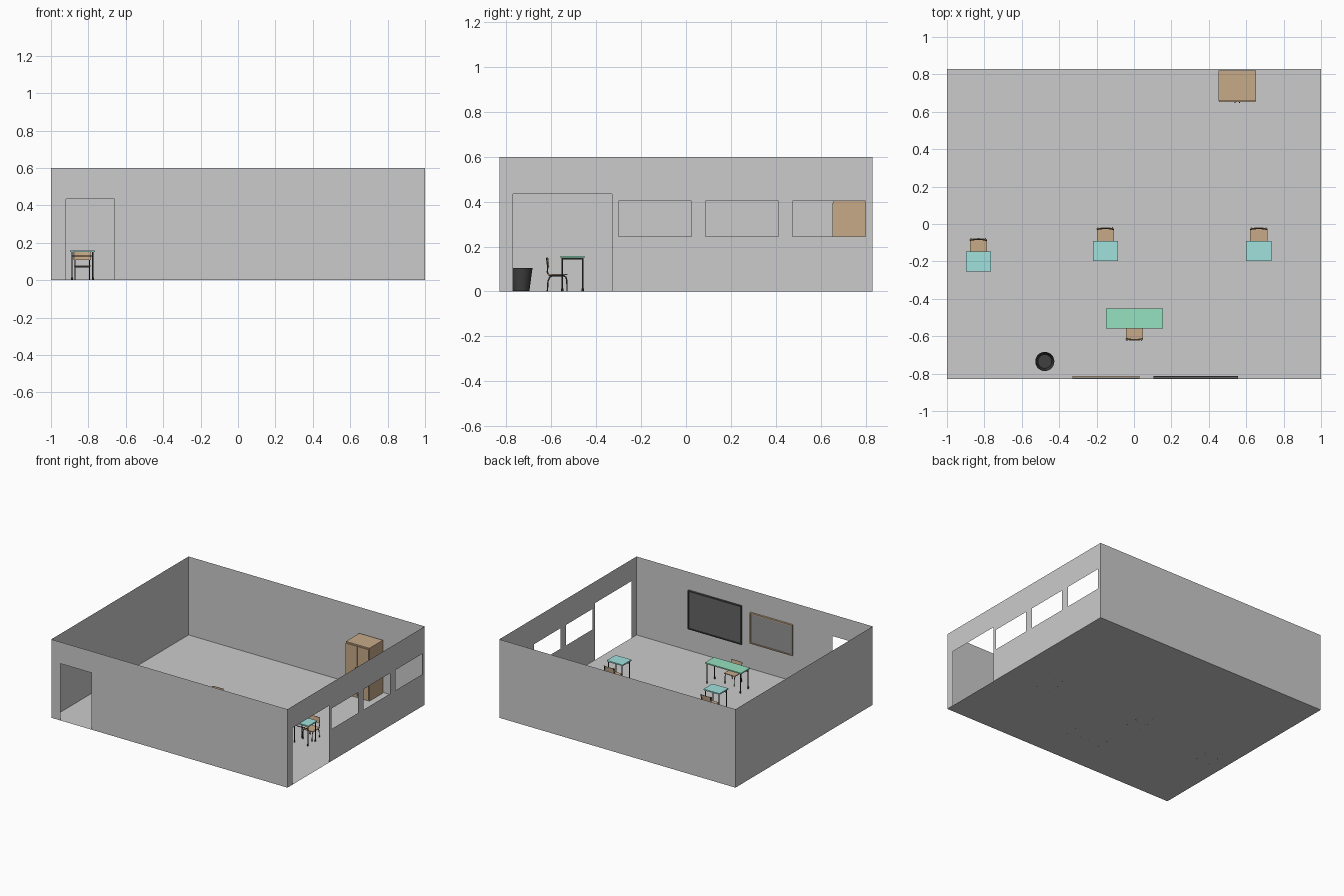
import bpy, bmesh, math
from mathutils import Vector

if "Cube" in bpy.data.objects:
    bpy.data.objects.remove(bpy.data.objects["Cube"])


def material(name, rgb):
    m = bpy.data.materials.new(name)
    m.diffuse_color = (*rgb, 1)
    m.use_nodes = True
    m.node_tree.nodes["Principled BSDF"].inputs["Base Color"].default_value = m.diffuse_color
    return m


WOOD = material("wood", (0.57, 0.40, 0.25))
TEAL = material("teal", (0.35, 0.75, 0.72))
GREEN = material("green", (0.30, 0.76, 0.53))
BLACK = material("black", (0.05, 0.05, 0.05))
BOARD = material("board_black", (0.13, 0.13, 0.13))
SLATE = material("slate", (0.30, 0.30, 0.30))


def finish(name, bm, mat=None):
    me = bpy.data.meshes.new(name)
    bm.to_mesh(me)
    bm.free()
    ob = bpy.data.objects.new(name, me)
    bpy.context.collection.objects.link(ob)
    if mat:
        me.materials.append(mat)
    return ob


def box(name, x, y, z, mat):
    """Box from (min, max) pairs."""
    bm = bmesh.new()
    bmesh.ops.create_cube(bm, size=1)
    for v in bm.verts:
        v.co = Vector([(r[0] + r[1]) / 2 + c * (r[1] - r[0]) for r, c in zip((x, y, z), v.co)])
    return finish(name, bm, mat)


def tube(name, points, r, mat=BLACK, sides=8):
    """Round bar swept along a path."""
    cu = bpy.data.curves.new(name, 'CURVE')
    cu.dimensions = '3D'
    cu.bevel_depth = r
    cu.bevel_resolution = sides // 4
    cu.use_fill_caps = True
    sp = cu.splines.new('POLY')
    sp.points.add(len(points) - 1)
    for p, co in zip(sp.points, points):
        p.co = (*co, 1)
    cu.materials.append(mat)
    ob = bpy.data.objects.new(name, cu)
    bpy.context.collection.objects.link(ob)
    bpy.ops.object.select_all(action='DESELECT')
    ob.select_set(True)
    bpy.context.view_layer.objects.active = ob
    bpy.ops.object.convert(target='MESH')
    bpy.ops.object.shade_smooth_by_angle()
    return ob


def wall(name, u0, u1, place, holes=()):
    """Thin upright wall; holes are (u0, u1, z0, z1) openings."""
    us = sorted({u0, u1, *[h[0] for h in holes], *[h[1] for h in holes]})
    zs = sorted({0, 0.6, *[h[2] for h in holes], *[h[3] for h in holes]})
    bm = bmesh.new()
    for a, b in zip(us, us[1:]):
        for c, d in zip(zs, zs[1:]):
            mu, mz = (a + b) / 2, (c + d) / 2
            if any(h[0] < mu < h[1] and h[2] < mz < h[3] for h in holes):
                continue
            bm.faces.new([bm.verts.new(place(u, z)) for u, z in ((a, c), (b, c), (b, d), (a, d))])
    bmesh.ops.remove_doubles(bm, verts=bm.verts, dist=1e-5)
    finish(name, bm)


# Room shell
W, D = 1.0, 0.83
bm = bmesh.new()
bm.faces.new([bm.verts.new(p) for p in ((-W, -D, 0), (W, -D, 0), (W, D, 0), (-W, D, 0))])
finish("floor", bm)
wall("front_wall", -W, W, lambda u, z: (u, -D, z), [(-0.92, -0.66, 0, 0.435)])
wall("back_wall", -W, W, lambda u, z: (-u, D, z))
wall("left_wall", -D, D, lambda u, z: (-W, -u, z))
wall("right_wall", -D, D, lambda u, z: (W, u, z),
     [(-0.77, -0.33, 0, 0.435)] + [(y, y + 0.325, 0.245, 0.402) for y in (-0.30, 0.087, 0.475)])


def desk(label, x0, x1, y0, y1, mat):
    """Table top on four round legs with feet and side rails."""
    box(label + "_top", (x0, x1), (y0, y1), (0.150, 0.159), mat)
    xs, ys = (x0 + 0.011, x1 - 0.011), (y0 + 0.008, y1 - 0.008)
    for x in xs:
        for y in ys:
            tube(label + "_leg", [(x, y, 0), (x, y, 0.151)], 0.0035)
            tube(label + "_foot", [(x, y, 0), (x, y, 0.014)], 0.005)
        tube(label + "_side_rail", [(x, ys[0], 0.145), (x, ys[1], 0.145)], 0.003)
    tube(label + "_cross_rail", [(xs[0], ys[0], 0.13), (xs[1], ys[0], 0.13)], 0.003)


def chair(label, cx, front, s):
    """Bent-tube chair; s is the y direction of the backrest."""
    def pt(x, d, z):
        return (cx + x, front + s * d, z)
    for x in (-0.039, 0.039):
        tube(label + "_side_frame", [pt(x, d, z) for d, z in (
            (0, 0), (0.001, 0.050), (0.005, 0.063), (0.014, 0.070), (0.070, 0.070),
            (0.082, 0.074), (0.088, 0.086), (0.086, 0.115), (0.092, 0.150))], 0.003)
        tube(label + "_back_leg", [pt(x, d, z) for d, z in (
            (0.088, 0), (0.085, 0.045), (0.078, 0.063), (0.066, 0.070))], 0.003)
    for d in (0.014, 0.066):
        tube(label + "_cross_bar", [pt(-0.039, d, 0.07), pt(0.039, d, 0.07)], 0.003)
    box(label + "_seat", (cx - 0.046, cx + 0.046),
        sorted((front - s * 0.002, front + s * 0.084)), (0.073, 0.078), WOOD)
    # Backrest: gently curved panel
    bm = bmesh.new()
    n = 6
    cols = []
    for i in range(n + 1):
        t = i / n * 2 - 1
        dip = 0.006 * (1 - t * t)
        cols.append([bm.verts.new(pt(t * 0.046, 0.081 + dip + (z - 0.108) * 0.12, z)) for z in (0.108, 0.150)])
    for a, b in zip(cols, cols[1:]):
        bm.faces.new((a[0], b[0], b[1], a[1]))
    ob = finish(label + "_backrest", bm, WOOD)
    mod = ob.modifiers.new("thickness", 'SOLIDIFY')
    mod.thickness = 0.004
    mod.offset = 0


# Student desks with chairs on their far side
for i, (x, y) in enumerate(((-0.832, -0.255), (-0.153, -0.197), (0.667, -0.197)), 1):
    desk(f"student_desk_{i}", x - 0.067, x + 0.067, y, y + 0.107, TEAL)
    chair(f"student_chair_{i}", x, y + 0.085, 1)

# Teacher desk and chair
desk("teacher_desk", -0.15, 0.155, -0.56, -0.452, GREEN)
chair("teacher_chair", 0.002, -0.53, -1)


def wall_board(label, x0, x1, z0, z1, frame, panel):
    """Framed board on the inside of the front wall."""
    box(label + "_panel", (x0, x1), (-0.826, -0.817), (z0, z1), panel)
    w, y = 0.008, (-0.827, -0.812)
    for z in (z0, z1 - w):
        box(label + "_frame_rail", (x0, x1), y, (z, z + w), frame)
    for x in (x0, x1 - w):
        box(label + "_frame_post", (x, x + w), y, (z0 + w, z1 - w), frame)


wall_board("blackboard", 0.103, 0.555, 0.17, 0.465, BLACK, BOARD)
wall_board("notice_board", -0.328, 0.03, 0.20, 0.435, WOOD, SLATE)

# Cupboard with doors and handles
box("cupboard_body", (0.453, 0.652), (0.658, 0.82), (0, 0.405), WOOD)
for x in (0.455, 0.554):
    box("cupboard_door", (x, x + 0.096), (0.652, 0.658), (0.012, 0.395), WOOD)
for x in (0.540, 0.564):
    box("cupboard_handle", (x - 0.003, x + 0.003), (0.647, 0.652), (0.17, 0.23), BLACK)

# Waste bin: tapered, open at the top
bm = bmesh.new()
bmesh.ops.create_cone(bm, cap_ends=True, segments=32, radius1=0.037, radius2=0.051, depth=0.104)
bmesh.ops.delete(bm, geom=[f for f in bm.faces if f.normal.z > 0.9], context='FACES')
bmesh.ops.translate(bm, verts=bm.verts, vec=(-0.477, -0.735, 0.053))
bin_ob = finish("waste_bin", bm, BLACK)
bpy.context.view_layer.objects.active = bin_ob
bpy.ops.object.select_all(action='DESELECT')
bin_ob.select_set(True)
bpy.ops.object.shade_smooth_by_angle()
